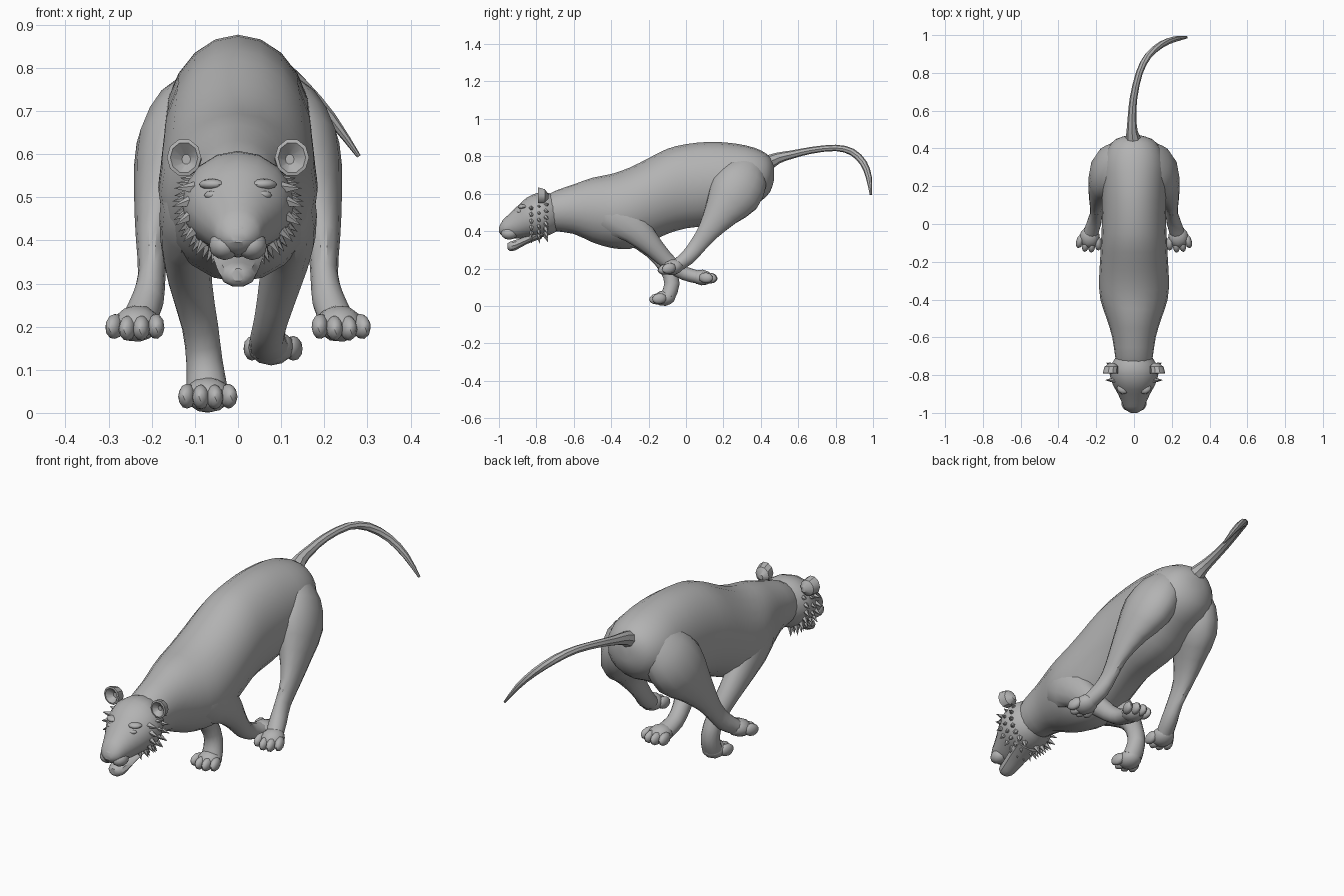
import bpy, bmesh, math
from mathutils import Vector, Matrix

cube = bpy.data.objects.get("Cube")
if cube:
    bpy.data.objects.remove(cube, do_unlink=True)

GREY = (.45, .45, .45, 1)
coat = bpy.data.materials.new("coat grey")
coat.use_nodes = True
coat.diffuse_color = GREY
coat.node_tree.nodes["Principled BSDF"].inputs["Base Color"].default_value = GREY


def finish(name, bm):
    """Turn a bmesh into a shaded object with the coat material."""
    bmesh.ops.recalc_face_normals(bm, faces=bm.faces[:])
    mesh = bpy.data.meshes.new(name)
    bm.to_mesh(mesh)
    bm.free()
    mesh.materials.append(coat)
    mesh.shade_smooth()
    mesh.set_sharp_from_angle(angle=math.radians(35))
    obj = bpy.data.objects.new(name, mesh)
    bpy.context.collection.objects.link(obj)
    return obj


def blend(stations, steps):
    """Insert smooth in-between stations."""
    rows = [Vector(s) for s in stations]
    result = []
    for i in range(len(rows) - 1):
        before, start = rows[max(i - 1, 0)], rows[i]
        end, after = rows[i + 1], rows[min(i + 2, len(rows) - 1)]
        for k in range(steps):
            t = k / steps
            slope_a, slope_b = (end - before) / 2, (after - start) / 2
            result.append(start + slope_a * t
                          + (3 * (end - start) - 2 * slope_a - slope_b) * t ** 2
                          + (2 * (start - end) + slope_a + slope_b) * t ** 3)
    return result + [rows[-1]]


def loft(name, stations, sides=14, steps=2, upright=False):
    """Skin elliptical rings (x, y, z, half width, half depth) along a path."""
    rows = blend(stations, steps)
    bm = bmesh.new()
    rings = []
    for i, row in enumerate(rows):
        centre = Vector(row[:3])
        side, up = Vector((1, 0, 0)), Vector((0, 0, 1))
        if not upright:
            ahead = Vector(rows[min(i + 1, len(rows) - 1)][:3])
            behind = Vector(rows[max(i - 1, 0)][:3])
            tangent = (ahead - behind).normalized()
            side = (side - tangent * side.dot(tangent)).normalized()
            up = tangent.cross(side)
        angles = [math.tau * k / sides for k in range(sides)]
        rings.append([bm.verts.new(centre + side * math.cos(a) * row[3]
                                   + up * math.sin(a) * row[4]) for a in angles])
    for low, high in zip(rings, rings[1:]):
        for k in range(sides):
            n = (k + 1) % sides
            bm.faces.new((low[k], low[n], high[n], high[k]))
    bm.faces.new(rings[0])
    bm.faces.new(rings[-1])
    return finish(name, bm)


def blobs(name, items):
    """Group of ellipsoids given as (centre, radii, forward direction)."""
    bm = bmesh.new()
    for centre, radii, forward in items:
        turn = Vector(forward).to_track_quat('Y', 'Z').to_matrix().to_4x4()
        place = Matrix.Translation(centre) @ turn @ Matrix.Diagonal((*radii, 1))
        bmesh.ops.create_icosphere(bm, subdivisions=2, radius=1, matrix=place)
    return finish(name, bm)


def paw(name, centre, forward):
    """Pad with four toes fanned along the front."""
    centre, forward = Vector(centre), Vector(forward).normalized()
    across = forward.cross(Vector((0, 0, 1))).normalized()
    items = [(centre, (.054, .06, .042), forward)]
    for i in (-1.5, -.5, .5, 1.5):
        reach = .045 - .008 * i * i
        items.append((centre + across * i * .032 + forward * reach,
                      (.02, .04, .029), forward + across * i * .12))
    return blobs(name, items)


def along_y(profile):
    """Profile rows (y, top, bottom, half width) as upright stations."""
    return [(0, y, (top + low) / 2, wide, (top - low) / 2)
            for y, top, low, wide in profile]


# Torso and neck
loft("torso", along_y([
    (-.76, .58, .42, .085), (-.7, .615, .4, .1), (-.6, .65, .385, .115),
    (-.5, .685, .34, .145), (-.4, .705, .31, .178), (-.3, .74, .305, .185),
    (-.2, .79, .34, .18), (-.1, .84, .385, .175), (0, .865, .415, .17),
    (.12, .877, .43, .17), (.22, .873, .46, .17), (.32, .858, .52, .165),
    (.4, .832, .56, .14), (.45, .795, .61, .095), (.47, .75, .67, .03)]),
    sides=20, upright=True)

# Head, lower jaw and face
loft("head", along_y([
    (-.69, .59, .4, .085), (-.74, .605, .375, .118), (-.79, .605, .365, .13),
    (-.85, .58, .365, .112), (-.9, .535, .36, .085), (-.95, .487, .365, .062),
    (-.98, .458, .372, .048), (-1, .42, .395, .018)]),
    sides=16, upright=True)
loft("lower_jaw", along_y([
    (-.77, .42, .36, .07), (-.85, .375, .33, .055), (-.91, .355, .297, .045),
    (-.94, .345, .292, .036), (-.955, .335, .305, .015)]),
    sides=10, upright=True)
FRONT = (0, -1, 0)
blobs("nose", [((0, -.982, .42), (.03, .017, .02), FRONT)])

for s, label in ((1, "left"), (-1, "right")):
    blobs(label + "_muzzle", [((s * .032, -.945, .388), (.036, .045, .034), FRONT)])
    blobs(label + "_brow", [((s * .06, -.873, .53), (.032, .025, .013), (s * .5, -1, 0))])
    blobs(label + "_eye", [((s * .06, -.892, .505), (.02, .012, .01), (s * .5, -1, 0))])

    # Cupped ear: outer shell folding into a hollow
    loft(label + "_ear", [
        (s * .115, -.735, .585, .012, .012), (s * .12, -.755, .588, .036, .038),
        (s * .125, -.79, .592, .04, .044), (s * .125, -.792, .592, .032, .036),
        (s * .12, -.768, .588, .01, .012)], sides=10, steps=1, upright=True)

    # Cheek ruff: three rows of pointed tufts
    bm = bmesh.new()
    for row in range(3):
        for k in range(7):
            a = math.radians(30 - 17 * k - 5 * row)
            radial = Vector((s * math.cos(a), 0, math.sin(a)))
            point = radial + Vector((0, .5 - .25 * row, -.35))
            root = Vector((s * .118 * math.cos(a), -.75 - .038 * row,
                           .482 + .115 * math.sin(a)))
            turn = point.to_track_quat('Z', 'Y').to_matrix().to_4x4()
            bmesh.ops.create_cone(bm, cap_ends=True, segments=5, radius1=.024,
                                  radius2=0, depth=.075,
                                  matrix=Matrix.Translation(root) @ turn)
    finish(label + "_cheek_ruff", bm)

    # Hind leg swept forward, haunch to ankle
    loft(label + "_hind_leg", [
        (s * .08, .36, .77, .04, .06), (s * .1, .32, .7, .09, .125),
        (s * .14, .26, .6, .1, .145), (s * .175, .19, .5, .068, .098),
        (s * .197, .12, .4, .04, .06), (s * .2, .06, .32, .032, .046),
        (s * .21, .01, .26, .038, .042), (s * .23, -.05, .215, .04, .035)])
    paw(label + "_hind_paw", (s * .235, -.07, .207), (s * .12, -1, -.25))

# Front legs: the right one lands, the left one folds back
loft("right_front_leg", [
    (-.09, -.45, .58, .05, .07), (-.11, -.38, .5, .068, .12),
    (-.12, -.27, .4, .06, .085), (-.11, -.17, .3, .05, .055),
    (-.088, -.1, .2, .042, .042), (-.078, -.075, .12, .042, .042),
    (-.072, -.095, .055, .048, .04)])
paw("right_front_paw", (-.07, -.115, .042), (0, -1, -.12))
loft("left_front_leg", [
    (.09, -.45, .58, .05, .07), (.11, -.38, .5, .068, .12),
    (.12, -.27, .41, .06, .085), (.1, -.17, .31, .05, .055),
    (.078, -.08, .22, .04, .042), (.068, -.01, .175, .04, .038),
    (.072, .06, .155, .046, .036)])
paw("left_front_paw", (.077, .085, .152), (.12, 1, -.08))

# Tail curling to the left and down
loft("tail", [
    (0, .42, .755, .05, .045), (-.01, .49, .79, .03, .03),
    (-.01, .57, .81, .023, .022), (-.002, .67, .832, .02, .018),
    (.028, .8, .845, .018, .017), (.075, .89, .822, .019, .019),
    (.145, .95, .762, .017, .019), (.215, .978, .685, .013, .016),
    (.28, .988, .595, .005, .006)], sides=8)
